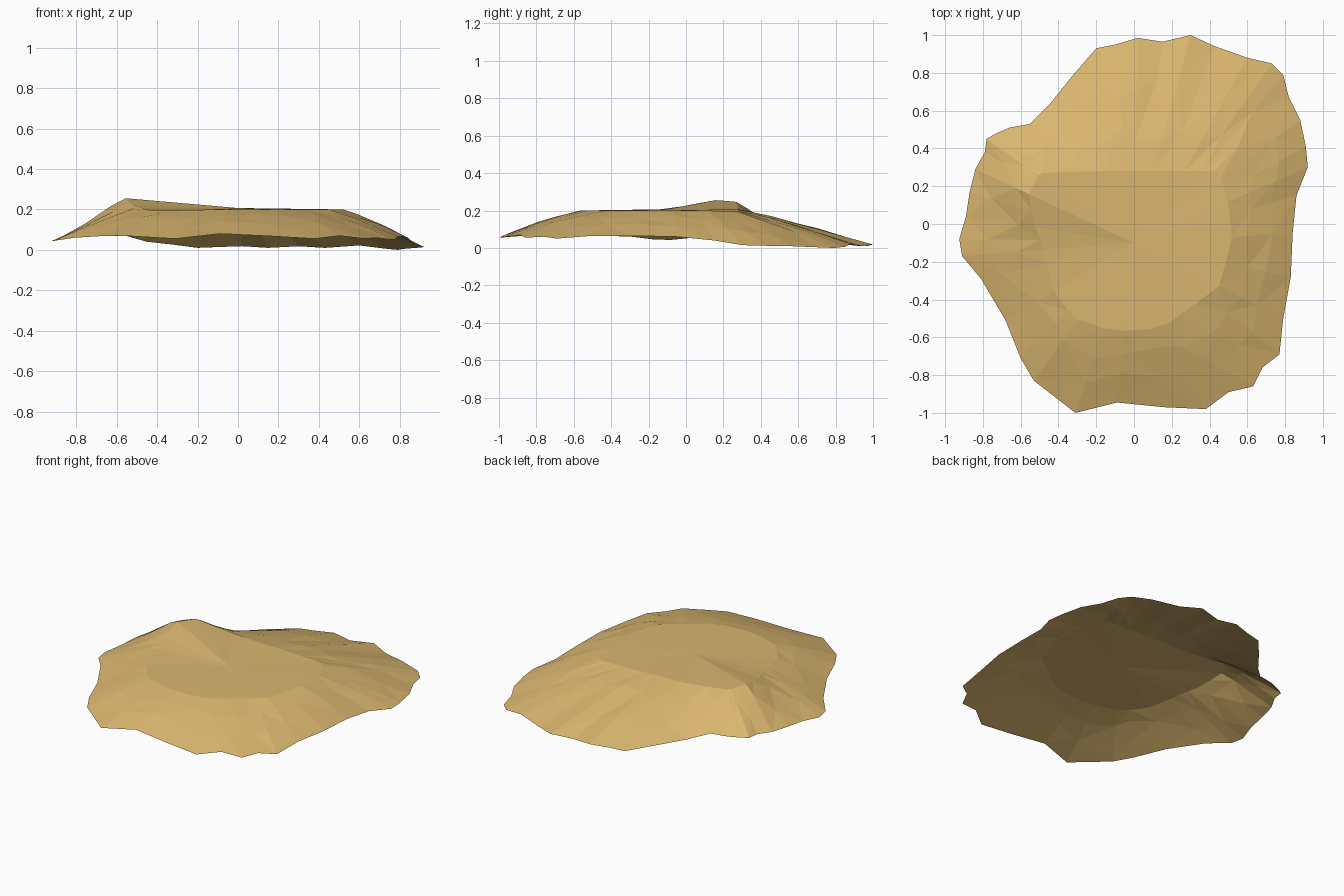
import bpy, math, random
from mathutils import Vector

if "Cube" in bpy.data.objects:
    bpy.data.objects.remove(bpy.data.objects["Cube"])

random.seed(4)
CENTRE = Vector((0.0, -0.1, 0.207))

# ragged rim of the mound, clockwise from the back (x, y, z)
RIM = [(.30, 1.0, .018), (.43, .94, .01), (.60, .88, .022), (.73, .85, .006), (.79, .79, 0),
       (.82, .67, .005), (.88, .55, .01), (.91, .41, .012), (.92, .30, .015), (.86, .15, .04),
       (.84, -.05, .06), (.83, -.28, .065), (.79, -.50, .065), (.77, -.69, .05), (.68, -.76, .06),
       (.63, -.86, .055), (.50, -.89, .07), (.38, -.98, .055), (.16, -.97, .068), (-.09, -.945, .08),
       (-.31, -1.0, .055), (-.53, -.83, .068), (-.60, -.71, .07), (-.68, -.51, .068), (-.81, -.29, .06),
       (-.91, -.17, .045), (-.925, -.08, .043), (-.89, .04, .055), (-.87, .17, .062), (-.84, .29, .065),
       (-.79, .38, .07), (-.78, .45, .07), (-.74, .475, .07), (-.66, .51, .07), (-.55, .53, .068),
       (-.45, .63, .04), (-.33, .78, .027), (-.20, .93, .01), (-.10, .95, .014), (.02, .985, .018),
       (.15, .965, .01)]

# edge of the plateau, with the peak at its back left
CREST = [(.52, -.08, .2), (.5, .1, .2), (.45, .28, .195), (.1, .28, .205), (-.2, .28, .212),
         (-.5, .27, .247), (-.56, .15, .256), (-.53, 0, .225), (-.47, -.15, .205), (-.44, -.33, .195),
         (-.32, -.5, .195), (-.1, -.57, .2), (.15, -.55, .2), (.45, -.33, .2)]


def angle(p):
    return math.atan2(p[1] - CENTRE.y, p[0] - CENTRE.x) % math.tau


crest = sorted(CREST, key=angle)


def crest_at(a):
    """Point on the plateau edge in direction a."""
    for i, p in enumerate(crest):
        q = crest[(i + 1) % len(crest)]
        span = (angle(q) - angle(p)) % math.tau
        off = (a - angle(p)) % math.tau
        if off <= span:
            return Vector(p).lerp(Vector(q), off / span)


# rings: rim, two on the slope, plateau edge, two on the plateau
n = len(RIM)
rings = [[Vector(p) for p in RIM]]
tops = [crest_at(angle(p)) for p in RIM]
for t, bulge in ((.36, .008), (.7, .009)):
    ring = []
    for r, c in zip(rings[0], tops):
        p = r.lerp(c, t + random.uniform(-.06, .06))
        p.z += bulge + random.uniform(-.004, .004)
        ring.append(p)
    rings.append(ring)
rings.append(tops)
for t in (.3, .65):
    rings.append([c.lerp(CENTRE, t) for c in tops])

verts = [p for ring in rings for p in ring] + [CENTRE]
faces = []
for k in range(len(rings) - 1):
    for i in range(n):
        j = (i + 1) % n
        a, b, c, d = k * n + i, k * n + j, (k + 1) * n + j, (k + 1) * n + i
        faces += [(a, d, c), (a, c, b)] if (i + k) % 2 else [(a, d, b), (b, d, c)]
last = (len(rings) - 1) * n
faces += [(last + i, len(verts) - 1, last + (i + 1) % n) for i in range(n)]

# all faces point up
faces = [f if (verts[f[1]] - verts[f[0]]).cross(verts[f[2]] - verts[f[0]]).z > 0 else f[::-1]
         for f in faces]

mesh = bpy.data.meshes.new("sand_mound")
mesh.from_pydata([tuple(v) for v in verts], [], faces)
mesh.update()
mound = bpy.data.objects.new("sand_mound", mesh)
bpy.context.collection.objects.link(mound)

sand = bpy.data.materials.new("sand")
sand.diffuse_color = (.70, .47, .16, 1)
sand.use_nodes = True
sand.node_tree.nodes["Principled BSDF"].inputs["Base Color"].default_value = sand.diffuse_color
mesh.materials.append(sand)
